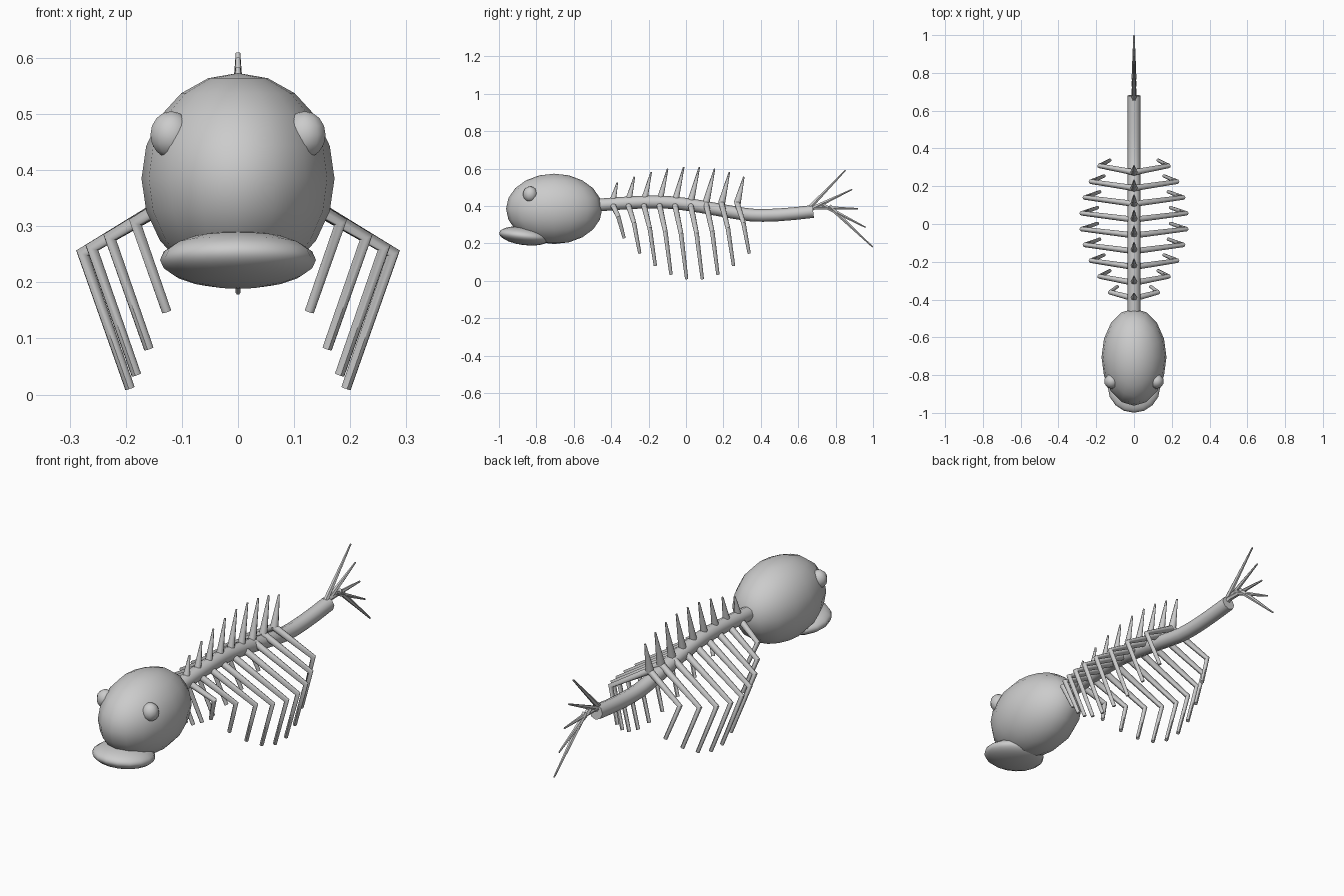
import bpy
import math

if "Cube" in bpy.data.objects:
    bpy.data.objects.remove(bpy.data.objects["Cube"])


def smooth(obj, angle=40):
    bpy.ops.object.select_all(action='DESELECT')
    obj.select_set(True)
    bpy.context.view_layer.objects.active = obj
    bpy.ops.object.shade_smooth_by_angle(angle=math.radians(angle))


def ball(name, loc, size, segments, rings, tilt=0):
    bpy.ops.mesh.primitive_uv_sphere_add(segments=segments, ring_count=rings, radius=1,
                                         location=loc, rotation=(tilt, 0, 0))
    obj = bpy.context.object
    obj.name = name
    obj.scale = size
    smooth(obj, 60)


def tube(name, points, radii, kind='POLY', sides=8):
    cu = bpy.data.curves.new(name, 'CURVE')
    cu.dimensions = '3D'
    cu.bevel_depth = 1
    cu.bevel_resolution = (sides - 4) // 2
    cu.use_fill_caps = True
    cu.resolution_u = 4
    sp = cu.splines.new(kind)
    sp.points.add(len(points) - 1)
    for p, co, r in zip(sp.points, points, radii):
        p.co = (*co, 1)
        p.radius = r
    if kind == 'NURBS':
        sp.order_u = 3
        sp.use_endpoint_u = True
    obj = bpy.data.objects.new(name, cu)
    bpy.context.collection.objects.link(obj)
    bpy.ops.object.select_all(action='DESELECT')
    obj.select_set(True)
    bpy.context.view_layer.objects.active = obj
    bpy.ops.object.convert(target='MESH')
    smooth(bpy.context.object, 50)


# Head, jaw and eyes
ball("head", (0, -0.705, 0.385), (0.172, 0.257, 0.188), 16, 10)
ball("jaw", (0, -0.863, 0.24), (0.139, 0.137, 0.049), 16, 10, math.radians(-7))
for side, label in ((-1, "left"), (1, "right")):
    ball("eye_" + label, (side * 0.119, -0.833, 0.463), (0.039, 0.039, 0.042), 10, 8)

# Backbone
path = [(-0.46, 0.406), (-0.2, 0.428), (0.0, 0.412), (0.2, 0.375), (0.42, 0.338), (0.68, 0.371)]
tube("backbone", [(0, y, z) for y, z in path], [0.034] * 6, 'NURBS')

# Bent rib pairs and spines along the back
for k in range(9):
    y = -0.395 + 0.0836 * k
    s = math.cos(math.radians(14 * (k - 4.5)))
    for side, label in ((-1, "left"), (1, "right")):
        tube(f"rib_{label}_{k + 1}",
             [(0, y, 0.415),
              (side * 0.279 * s, y + 0.034, 0.415 - 0.164 * s),
              (side * 0.194 * s, y + 0.064, 0.415 - 0.407 * s)],
             [0.016, 0.0125, 0.009])
    h = 0.04 + 0.155 * s
    tube(f"back_spine_{k + 1}", [(0, y, 0.415), (0, y + 0.25 * h, 0.415 + h)], [0.019, 0.004])

# Tail fan rays
rays = [((0.655, 0.385), (0.853, 0.592)), ((0.675, 0.387), (0.888, 0.489)),
        ((0.69, 0.393), (0.92, 0.386)), ((0.73, 0.405), (0.96, 0.286)),
        ((0.765, 0.4), (0.998, 0.181))]
for k, (a, b) in enumerate(rays):
    tube(f"tail_ray_{k + 1}", [(0, *a), (0, *b)], [0.013, 0.004], sides=6)
